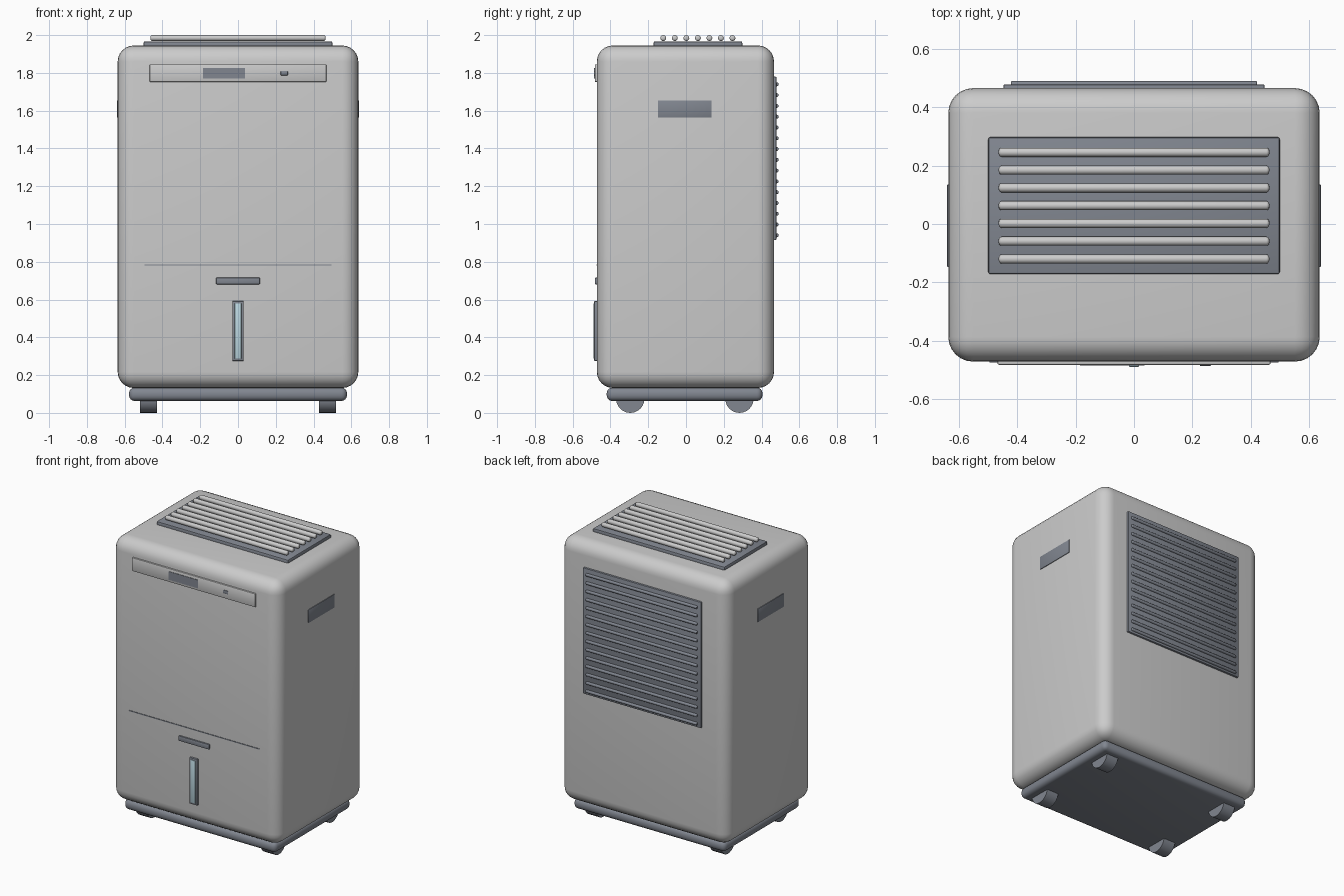
import bpy, bmesh, math
from mathutils import Matrix, Vector

if "Cube" in bpy.data.objects:
    bpy.data.objects.remove(bpy.data.objects["Cube"])


def material(name, rgb):
    m = bpy.data.materials.new(name)
    m.diffuse_color = (*rgb, 1)
    m.use_nodes = True
    m.node_tree.nodes["Principled BSDF"].inputs["Base Color"].default_value = m.diffuse_color
    return m


DARK = material("dark_plastic", (0.22, 0.24, 0.28))
GLASS = material("window_blue", (0.5, 0.68, 0.75))


def finish(name, bm, mat):
    me = bpy.data.meshes.new(name)
    bm.to_mesh(me)
    bm.free()
    ob = bpy.data.objects.new(name, me)
    bpy.context.collection.objects.link(ob)
    if mat:
        me.materials.append(mat)
    bpy.ops.object.select_all(action='DESELECT')
    ob.select_set(True)
    bpy.context.view_layer.objects.active = ob
    bpy.ops.object.shade_smooth_by_angle(angle=math.radians(35))
    return ob


def box(name, x, y, z, bevel=0.0, seg=3, mat=None):
    """Rounded box from (min, max) ranges."""
    size = Vector((x[1] - x[0], y[1] - y[0], z[1] - z[0]))
    mid = Vector((x[0] + x[1], y[0] + y[1], z[0] + z[1])) / 2
    bm = bmesh.new()
    bmesh.ops.create_cube(bm, size=1, matrix=Matrix.Translation(mid) @ Matrix.Diagonal((*size, 1)))
    if bevel:
        bmesh.ops.bevel(bm, geom=bm.edges[:], offset=bevel, segments=seg,
                        profile=0.5, affect='EDGES')
    return finish(name, bm, mat)


def cylinder_x(name, x, y, z, r, sides, bevel=0.0, mat=None):
    """Cylinder along x, with optionally rounded ends."""
    bm = bmesh.new()
    mtx = Matrix.Translation(((x[0] + x[1]) / 2, y, z)) @ Matrix.Rotation(math.pi / 2, 4, 'Y')
    bmesh.ops.create_cone(bm, cap_ends=True, segments=sides, radius1=r, radius2=r,
                          depth=x[1] - x[0], matrix=mtx)
    if bevel:
        rims = [e for e in bm.edges
                if abs(e.verts[0].co.x - e.verts[1].co.x) < 1e-5]
        bmesh.ops.bevel(bm, geom=rims, offset=bevel, segments=3, profile=0.5, affect='EDGES')
    return finish(name, bm, mat)


# Main housing and plinth
box("body", (-.637, .637), (-.472, .466), (.132, 1.945), .085, 6)
box("base", (-.577, .577), (-.42, .405), (.063, .134), .03, 4, DARK)

# Wheels
for sx in (-1, 1):
    for y in (-.295, .283):
        x = sorted((sx * .43, sx * .518))
        cylinder_x("wheel", x, y, .075, .075, 24, mat=DARK)

# Top outlet grille
box("top_grille_frame", (-.5, .5), (-.172, .298), (1.93, 1.967), .008, 2, DARK)
for i in range(7):
    cylinder_x("top_slat", (-.464, .464), -.12 + i * .061, 1.9845, .0155, 16, .01)

# Rear intake grille
box("rear_grille_frame", (-.448, .448), (.45, .479), (.915, 1.78), .005, 2, DARK)
for i in range(15):
    cylinder_x("rear_slat", (-.422, .422), .48, .94 + i * .0571, .0105, 12, .005, DARK)

# Control panel with display and button
box("control_panel", (-.468, .468), (-.483, -.46), (1.752, 1.845), .005, 2)
box("display", (-.186, .036), (-.486, -.475), (1.769, 1.826), mat=DARK)
box("power_button", (.226, .264), (-.487, -.475), (1.787, 1.81), .003, 2, DARK)

# Water tank: seam, grip and level window
box("tank_seam", (-.495, .495), (-.475, -.465), (.78, .786), mat=DARK)
box("tank_grip", (-.116, .116), (-.482, -.465), (.681, .716), .004, 2, DARK)
box("window_frame", (-.03, .03), (-.486, -.465), (.275, .592), .004, 2, DARK)
box("level_window", (-.018, .018), (-.49, -.475), (.287, .58), .003, 2, GLASS)

# Side carry handles
for sx in (-1, 1):
    box("side_handle", sorted((sx * .62, sx * .641)), (-.148, .135), (1.563, 1.655), .003, 2, DARK)
